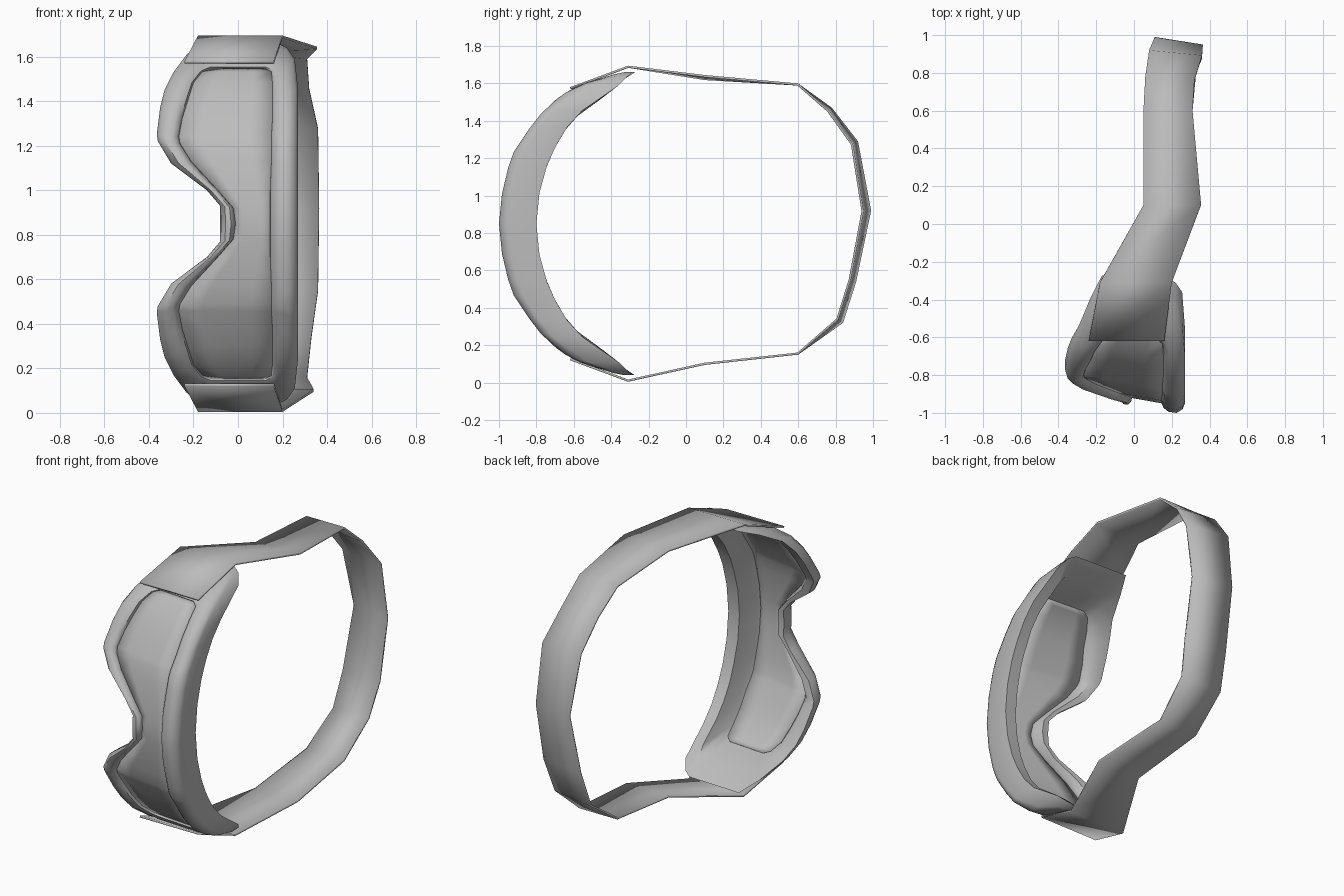
import bpy, bmesh, math

cube = bpy.data.objects.get("Cube")
if cube:
    bpy.data.objects.remove(cube)

MID = 0.85          # height of the symmetry plane
U = 0.01            # profile points are in hundredths

grey = bpy.data.materials.new("plain grey")
grey.use_nodes = True
COLOUR = (0.5, 0.5, 0.5, 1)
grey.diffuse_color = COLOUR
grey.node_tree.nodes["Principled BSDF"].inputs["Base Color"].default_value = COLOUR


def lerp(a, b, t):
    return a + (b - a) * t


def sample(profile, d):
    """Piecewise linear lookup in a list of (distance, depth)."""
    for (d0, y0), (d1, y1) in zip(profile, profile[1:]):
        if d <= d1:
            return lerp(y0, y1, (d - d0) / (d1 - d0))
    return profile[-1][1]


def loft(name, rows, mirror=False, thickness=0, offset=-1):
    """Skin a list of equally long point rows with quads."""
    bm = bmesh.new()
    grid = [[bm.verts.new(p) for p in row] for row in rows]
    for a, b in zip(grid, grid[1:]):
        for i in range(len(a) - 1):
            bm.faces.new((a[i], a[i + 1], b[i + 1], b[i]))
    bmesh.ops.remove_doubles(bm, verts=bm.verts, dist=1e-5)
    bmesh.ops.recalc_face_normals(bm, faces=bm.faces)
    mesh = bpy.data.meshes.new(name)
    bm.to_mesh(mesh)
    bm.free()
    mesh.materials.append(grey)
    ob = bpy.data.objects.new(name, mesh)
    bpy.context.collection.objects.link(ob)
    if mirror:
        ob.location.z = MID
        mod = ob.modifiers.new("Mirror", 'MIRROR')
        mod.use_axis = (False, False, True)
    if thickness:
        mod = ob.modifiers.new("Solidify", 'SOLIDIFY')
        mod.thickness = thickness
        mod.offset = offset
    bpy.ops.object.select_all(action='DESELECT')
    ob.select_set(True)
    bpy.context.view_layer.objects.active = ob
    bpy.ops.object.shade_smooth_by_angle(angle=math.radians(45))
    return ob


# Curvature of the frame: front and back depth against distance from the middle
FRONT = [(0, -100), (20, -98), (37, -93), (55, -81), (65, -72), (73, -60), (78, -45), (84, -31)]
BACK = [(0, -80), (20, -78), (35, -73), (50, -65), (61, -55), (70, -40), (82, -28)]


def front(x, d):
    slope = 0.18 * (1 - (d / 84) ** 3)
    return sample(FRONT, d) + slope * max(0, 20 - x)


def back(x, d):
    w = min(1, max(0, (x + 10) / 30))
    return lerp(front(x, d) + 10, sample(BACK, d), w)


# Half outline pairs: lens edge (x, d) and frame edge (x, d)
nose_side = [(-1, 0, -8, 0), (-2, 7, -8, 8), (-9, 15, -14, 15), (-21, 28, -30, 27),
             (-26, 36, -36, 37), (-26.5, 39, -36.5, 40), (-25, 47, -35, 52),
             (-22.5, 55, -33, 60), (-20, 63, -29, 68), (-16, 68, -23, 76),
             (-12, 69.5, -17, 81)]
brow_x = [14.5, 14.5, 14.5, 15, 15, 15, 15.5, 15.5, 15.5, 15, 12]
brow_side = [(x, p[1], 27, p[1] * 1.1) for x, p in zip(brow_x, nose_side)]
brow_side[-3:] = [(15.5, 63, 25.5, 74), (15, 68, 22, 79), (12, 69.5, 18, 81)]

# Cross-section of the frame: (share of the way outwards, base depth, offset)
SECTION = [(0, front, 4.5), (0.08, front, 2), (0.3, front, 0.3), (0.65, front, 0),
           (0.9, front, 2), (1, front, 5), (1, back, 0), (0.4, back, 0),
           (0.1, front, 7), (0, front, 4.5)]


def frame_row(pair):
    lx, ld, ox, od = pair
    row = []
    for t, depth, off in SECTION:
        x, d = lerp(lx, ox, t), lerp(ld, od, t)
        row.append((x * U, (depth(x, d) + off) * U, d * U))
    return row


loft("goggle_frame", [frame_row(p) for p in nose_side + brow_side[::-1]], mirror=True)


# Lens: curved pane between both sides of the outline
def lens_row(left, right):
    ends = [(p[0] * U, (front(p[0], p[1]) + 4.5) * U, p[1] * U) for p in (left, right)]
    return [[lerp(a, b, k / 4) for a, b in zip(*ends)] for k in range(5)]


loft("lens", [lens_row(a, b) for a, b in zip(nose_side, brow_side)],
     mirror=True, thickness=0.008, offset=0)

# Strap stations: y, z, left x, right x, inward tilt of the right edge
strap = [(-62, 158, -24, 16, 0), (-31, 169.5, -18, 20, 0), (10, 163, 5, 35.5, -1.5),
         (60, 160, 5, 31, 0), (78, 147, 6, 32, 2), (92, 129, 8, 36, 3),
         (99, 92, 11, 36.5, 4), (91, 54, 9, 36, 3), (84, 32, 7, 33, 3),
         (60, 15, 5, 31, 0), (10, 9.5, 5, 34, 0), (-31, 0.5, -18, 20, 0),
         (-62, 12, -24, 16, 0)]


def strap_row(y, z, x0, x1, tilt):
    # tilt pulls the edge towards the middle of the loop
    dy, dz = y, z - 85
    length = math.hypot(dy, dz)
    ty, tz = y - dy / length * tilt, z - dz / length * tilt
    return [(x0 * U, y * U, z * U), (x1 * U, ty * U, tz * U)]


loft("head_strap", [strap_row(*s) for s in strap], thickness=0.012)
